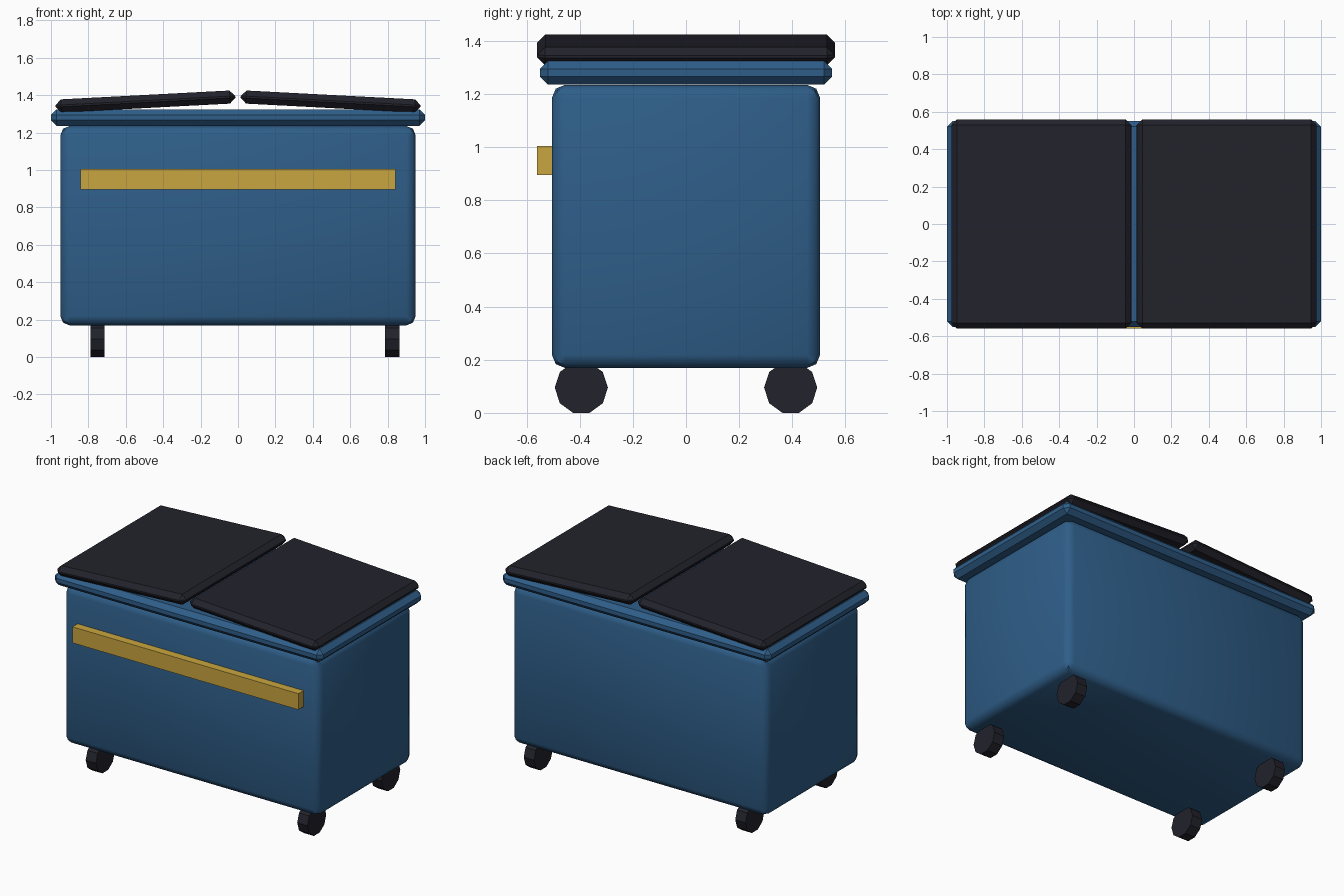
import bpy, math

if "Cube" in bpy.data.objects:
    bpy.data.objects.remove(bpy.data.objects["Cube"])


def material(name, color):
    m = bpy.data.materials.new(name)
    m.diffuse_color = (*color, 1)
    m.use_nodes = True
    m.node_tree.nodes["Principled BSDF"].inputs["Base Color"].default_value = m.diffuse_color
    return m


BLUE = material("blue paint", (0.028, 0.112, 0.250))
DARK = material("dark plastic", (0.016, 0.016, 0.025))
GOLD = material("yellow bar", (0.584, 0.381, 0.050))


def box(name, size, loc, mat, bevel=0.0, segments=1, tilt=0.0):
    bpy.ops.mesh.primitive_cube_add(size=1, location=loc)
    ob = bpy.context.object
    ob.name = name
    ob.scale = size
    bpy.ops.object.transform_apply(location=False, rotation=False, scale=True)
    if bevel:
        mod = ob.modifiers.new("rounded edges", 'BEVEL')
        mod.width, mod.segments = bevel, segments
        mod.limit_method = 'NONE'
        bpy.ops.object.modifier_apply(modifier=mod.name)
        bpy.ops.object.shade_smooth_by_angle(angle=math.radians(46 if segments > 1 else 30))
    ob.rotation_euler.y = tilt
    ob.data.materials.append(mat)
    return ob


# Bin body, overhanging rim and front bar
box("body", (1.90, 1.01, 1.066), (0, 0, 0.702), BLUE, 0.05, 2)
box("rim", (2.0, 1.10, 0.088), (0, 0, 1.28), BLUE, 0.03)
box("front_bar", (1.684, 0.07, 0.108), (0, -0.525, 0.95), GOLD)

# Two lids sloping down from the middle
for side, s in (("left", -1), ("right", 1)):
    box(side + "_lid", (0.962, 1.12, 0.07), (s * 0.495, 0, 1.366), DARK, 0.03,
        tilt=s * math.radians(3))

# Four ten-sided wheels with flat bottoms, each offset towards +x
for end, y in (("front", -0.394), ("back", 0.394)):
    for side, x in (("left", -0.788), ("right", 0.788)):
        bpy.ops.mesh.primitive_cylinder_add(
            vertices=10, radius=0.1, depth=0.076, location=(x + 0.037, y, 0.0951),
            rotation=(0, math.pi / 2, 0))
        wheel = bpy.context.object
        wheel.name = f"{end}_{side}_wheel"
        # Turn the polygon so a flat side rests on the ground
        for v in wheel.data.vertices:
            px, py = v.co.x, v.co.y
            v.co.x, v.co.y = -py, px
        # primitive starts with a vertex on local y; rotated it lies on local x
        a = math.pi / 10
        for v in wheel.data.vertices:
            px, py = v.co.x, v.co.y
            v.co.x = px * math.cos(a) - py * math.sin(a)
            v.co.y = px * math.sin(a) + py * math.cos(a)
        wheel.data.materials.append(DARK)
